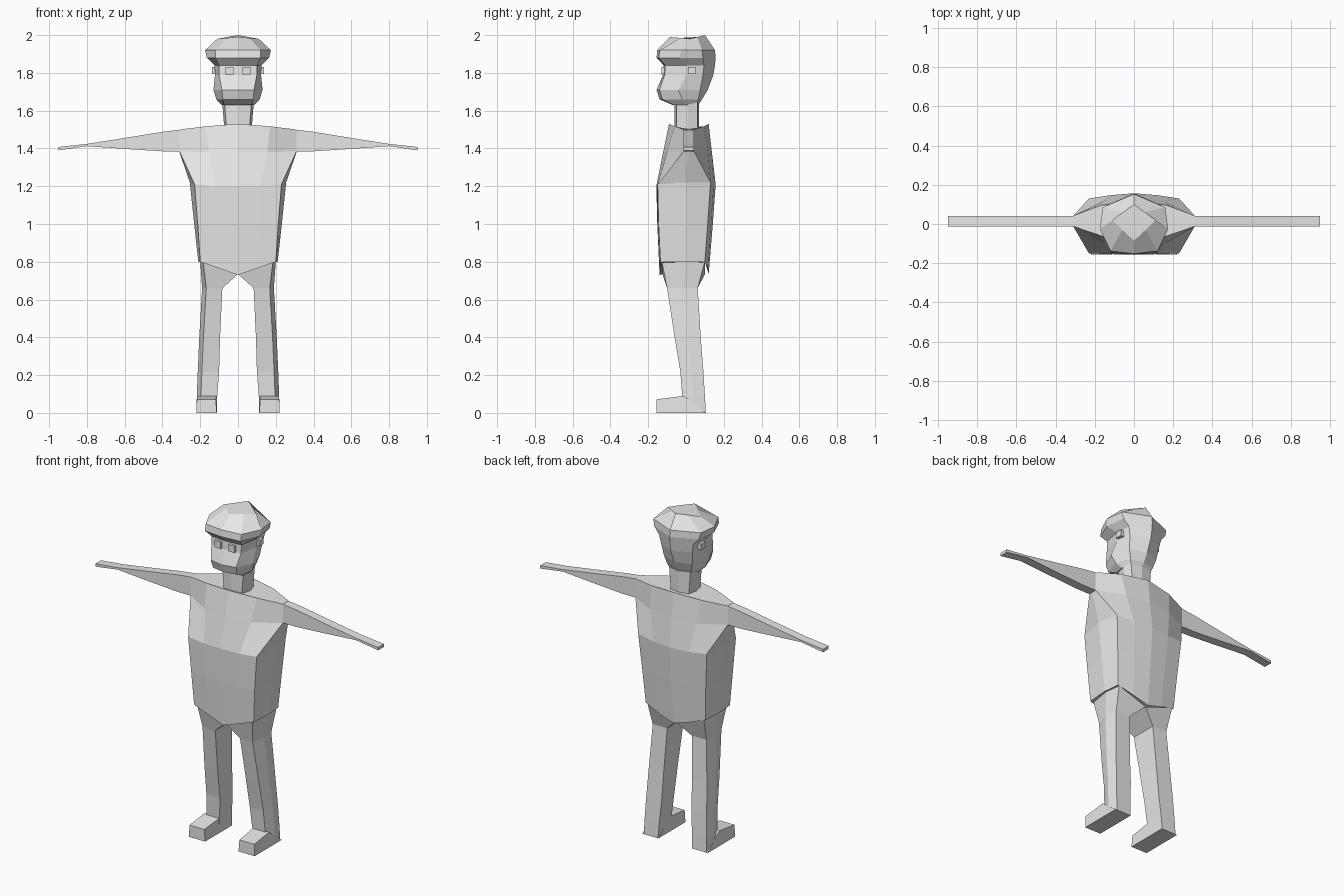
import bpy, bmesh

GREY = bpy.data.materials.new("plain_grey")
GREY.diffuse_color = (0.8, 0.8, 0.8, 1)


def loft(name, rings):
    """Skin closed rings of (x, y, z) points and cap both ends."""
    bm = bmesh.new()
    loops = [[bm.verts.new(p) for p in ring] for ring in rings]
    n = len(loops[0])
    for a, b in zip(loops, loops[1:]):
        for i in range(n):
            j = (i + 1) % n
            bm.faces.new((a[i], a[j], b[j], b[i]))
    bm.faces.new(loops[0][::-1])
    bm.faces.new(loops[-1])
    bmesh.ops.recalc_face_normals(bm, faces=bm.faces)
    mesh = bpy.data.meshes.new(name)
    bm.to_mesh(mesh)
    bm.free()
    mesh.materials.append(GREY)
    obj = bpy.data.objects.new(name, mesh)
    bpy.context.collection.objects.link(obj)
    return obj


def both_halves(half):
    """Complete a half ring running from front centre to back centre."""
    return half + [(-x, y, z) for x, y, z in half[-2:0:-1]]


def pair(name, rings):
    """Loft a limb on each side of the body."""
    for side, s in (("right", 1), ("left", -1)):
        loft(f"{name}_{side}", [[(s * x, y, z) for x, y, z in r] for r in rings])


def box_ring(x0, x1, y0, y1, z):
    return [(x0, y0, z), (x1, y0, z), (x1, y1, z), (x0, y1, z)]


# torso: hem, belly, chest, armpit, shoulders
torso = [
    [(0, -.14, .73), (.1, -.138, .765), (.2, -.135, .80), (.21, 0, .80),
     (.2, .1, .80), (.1, .115, .765), (0, .12, .735)],
    [(0, -.152, 1.0), (.11, -.15, 1.0), (.213, -.145, 1.0), (.232, 0, 1.0),
     (.213, .115, 1.0), (.11, .132, 1.0), (0, .142, 1.0)],
    [(0, -.157, 1.2), (.12, -.154, 1.2), (.23, -.15, 1.21), (.255, 0, 1.22),
     (.23, .13, 1.22), (.12, .147, 1.21), (0, .157, 1.21)],
    [(0, -.121, 1.38), (.155, -.1, 1.38), (.31, -.012, 1.385), (.31, .015, 1.38),
     (.31, .042, 1.385), (.155, .117, 1.38), (0, .137, 1.38)],
    [(0, -.09, 1.53), (.17, -.06, 1.517), (.31, -.012, 1.5), (.31, .015, 1.5),
     (.31, .042, 1.5), (.17, .095, 1.517), (0, .12, 1.53)],
]
loft("torso", [both_halves(r) for r in torso])

# thin tapering arms: x, bottom, top
ARM = [(.30, 1.385, 1.5), (.4, 1.385, 1.488), (.59, 1.397, 1.457),
       (.8, 1.412, 1.424), (.95, 1.39, 1.408)]
pair("arm", [[(x, -.012, lo), (x, .042, lo), (x, .042, hi), (x, -.012, hi)]
             for x, lo, hi in ARM])

# legs: z, inner x, outer x, front y, back y
LEG = [(0, .115, .22, -.02, .105), (.09, .11, .218, -.02, .1),
       (.22, .1, .213, -.03, .092), (.4, .095, .205, -.06, .078),
       (.66, .083, .19, -.1, .062)]
leg = []
for z, xi, xo, yf, yb in LEG:
    leg.append([(xi, yf, z), (xo - .022, yf, z), (xo, (yf + yb) / 2, z),
                (xo - .01, yb, z), (xi, yb, z)])
leg.append([(0, -.125, .735), (.185, -.128, .8), (.2, 0, .8),
            (.19, .1, .8), (0, .1, .735)])
pair("leg", leg)

# shoes
pair("shoe", [box_ring(.112, .22, -.155, .105, 0),
              [(.118, -.155, .072), (.218, -.155, .072),
               (.216, -.01, .09), (.113, -.01, .09)]])

# neck
loft("neck", [both_halves([(0, -.06, z), (w, -.05, z), (w + .012, .01, z),
                           (w, .06, z), (0, .07, z)])
              for z, w in ((1.5, .06), (1.65, .072))])

# head: z, then front centre y, front corner, side, back corner, back centre y
HEAD = [
    (1.63, -.07, (.075, -.065), (.085, 0), (.065, .055), .065),
    (1.66, -.14, (.08, -.125), (.115, -.02), (.08, .065), .085),
    (1.71, -.156, (.085, -.14), (.13, -.04), (.095, .075), .115),
    (1.79, -.122, (.1, -.113), (.122, 0), (.105, .09), .145),
    (1.84, -.118, (.1, -.11), (.124, 0), (.115, .095), .153),
    (1.88, -.156, (.12, -.145), (.165, -.035), (.15, .09), .157),
    (1.92, -.152, (.12, -.138), (.174, -.025), (.16, .085), .153),
]
head = [[(0, f, z), (*c, z), (*s, z), (*b, z), (0, k, z)]
        for z, f, c, s, b, k in HEAD]
head.append([(0, -.085, 1.99), (.06, -.03, 1.985), (.11, .02, 1.98),
             (.055, .06, 1.99), (0, .1, 2.0)])
loft("head", [both_halves(r) for r in head])

# eyes and ears as small blocks
pair("eye", [box_ring(.025, .067, -.13, -.09, z) for z in (1.79, 1.83)])
pair("ear", [box_ring(.1, .137, .01, .05, z) for z in (1.795, 1.832)])
